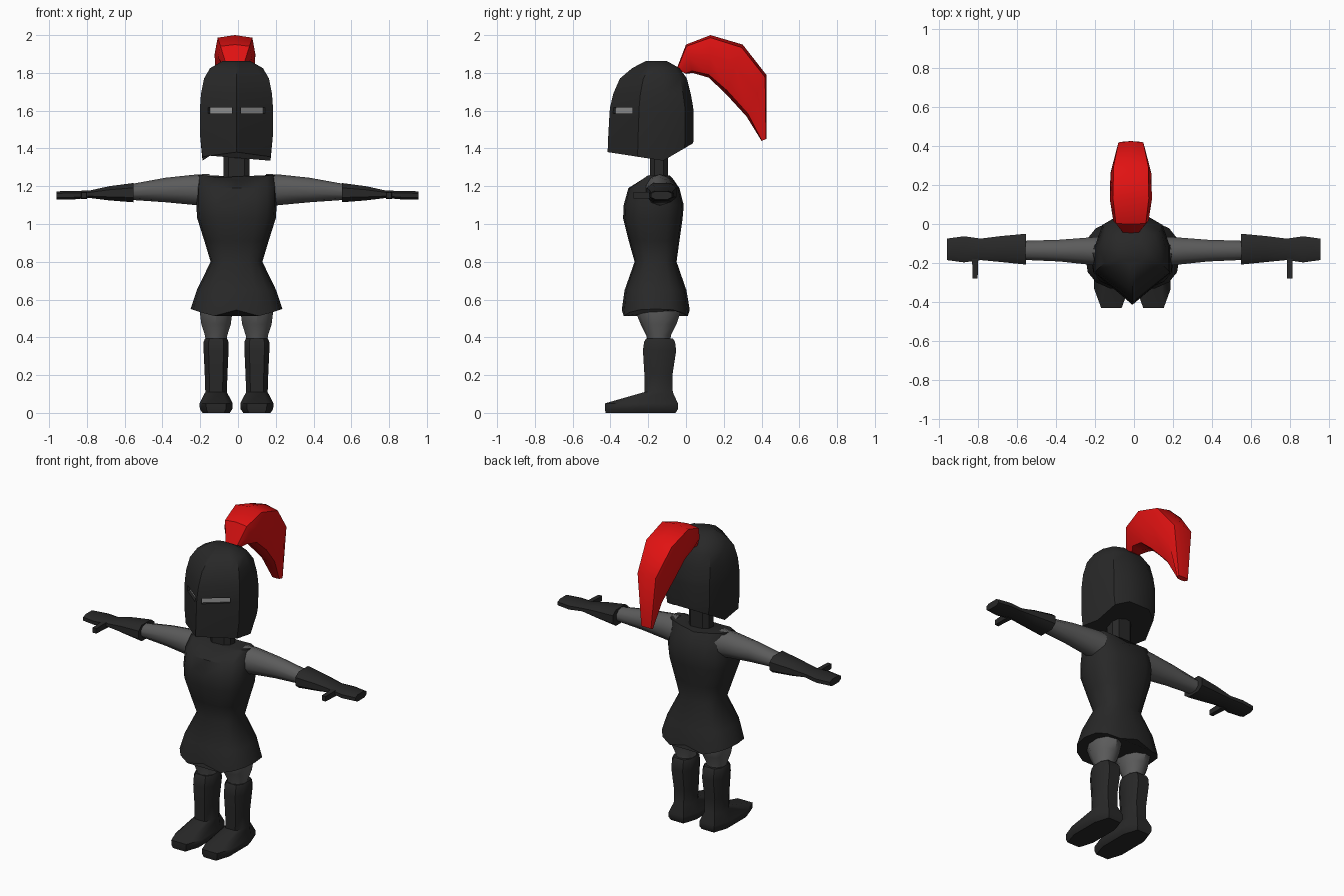
import bpy, bmesh, math
from mathutils import Vector

if "Cube" in bpy.data.objects:
    bpy.data.objects.remove(bpy.data.objects["Cube"])

CX = -0.008  # body centre line


def material(name, rgb):
    m = bpy.data.materials.new(name)
    m.diffuse_color = (*rgb, 1)
    m.use_nodes = True
    m.node_tree.nodes["Principled BSDF"].inputs["Base Color"].default_value = m.diffuse_color
    return m


DARK = material("dark_armour", (0.021, 0.021, 0.021))
GREY = material("grey_cloth", (0.105, 0.105, 0.105))
PALE = material("pale_slit", (0.3, 0.3, 0.3))
RED = material("red_plume", (0.75, 0.006, 0.006))

# Unit cross-sections
OCT = [(.6, -1), (1, -.5), (1, .5), (.6, 1), (-.6, 1), (-1, .5), (-1, -.5), (-.6, -1)]
ROUND = [(math.cos(math.tau * (i + .5) / 10), math.sin(math.tau * (i + .5) / 10)) for i in range(10)]


def loft(name, rings, mats, angle=40, edit=None):
    """Skin a list of vertex rings and close both ends."""
    bm = bmesh.new()
    rows = [[bm.verts.new(p) for p in r] for r in rings]
    n = len(rows[0])
    for a, b in zip(rows, rows[1:]):
        for i in range(n):
            bm.faces.new((a[i], a[(i + 1) % n], b[(i + 1) % n], b[i]))
    bm.faces.new(rows[0])
    bm.faces.new(rows[-1])
    bmesh.ops.recalc_face_normals(bm, faces=bm.faces)
    if edit:
        edit(bm)
    me = bpy.data.meshes.new(name)
    bm.to_mesh(me)
    bm.free()
    ob = bpy.data.objects.new(name, me)
    bpy.context.collection.objects.link(ob)
    for m in mats:
        me.materials.append(m)
    bpy.ops.object.select_all(action='DESELECT')
    ob.select_set(True)
    bpy.context.view_layer.objects.active = ob
    bpy.ops.object.shade_smooth_by_angle(angle=math.radians(angle))
    return ob


def level(z, cx, hx, y0, y1, shape, height=None):
    """Horizontal ring between y0 and y1; height may reshape z from (x, y)."""
    pts = []
    for u, v in shape:
        x, y = u * hx, (y0 + y1) / 2 + v * (y1 - y0) / 2
        pts.append(Vector((cx + x, y, height(x, y) if height else z)))
    return pts


def across(x, y0, y1, z0, z1, shape):
    """Ring in the y-z plane, for the arms."""
    return [Vector((x, (y0 + y1) / 2 + u * (y1 - y0) / 2, (z0 + z1) / 2 + v * (z1 - z0) / 2))
            for u, v in shape]


# Helmet: keeled front, tilted lower rim, recessed eye slits
half = [(.12, -.916), (.78, -.454), (1, -.3), (1, .3), (.8, .8), (.4, 1)]
KEEL = [(0, -1)] + half + [(-u, v) for u, v in reversed(half)]


def rim(x, y):
    return 1.335 - (y + .12) * .155 if y < -.12 else 1.335 + (y + .12) * .59


def cut_slits(bm):
    faces = []
    for f in bm.faces:
        c = f.calc_center_median()
        if abs(c.z - 1.6) < .01 and f.normal.y < -.5 and .05 < abs(c.x - CX) < .13:
            faces.append(f)
    for f in faces:
        f.material_index = 1
    bmesh.ops.inset_individual(bm, faces=faces, thickness=.001, depth=-.015)
    for f in bm.faces:
        if f not in faces:
            f.material_index = 0


helm = [level(0, CX, .18, -.415, .038, KEEL, rim)]
for z, hx, y0, y1 in [(1.46, .192, -.412, .04), (1.585, .193, -.405, .04), (1.618, .193, -.402, .038),
                      (1.69, .188, -.385, .025), (1.77, .172, -.35, .005),
                      (1.825, .14, -.285, -.035), (1.862, .075, -.215, -.1)]:
    helm.append(level(z, CX, hx, y0, y1, KEEL))
loft("helmet", helm, [DARK, PALE], 35, cut_slits)

# Plume: outer point, inner point, half width for each section
PLUME = [(-.05, 1.82, .0, 1.795, .045), (0, 1.95, .035, 1.8, .09), (.13, 2.0, .12, 1.775, .108),
         (.30, 1.95, .21, 1.69, .105), (.425, 1.79, .32, 1.57, .075), (.425, 1.45, .40, 1.44, .04)]
FAN = [(0, 0), (.85, .06), (1, .45), (.6, .93), (0, 1), (-.6, .93), (-1, .45), (-.85, .06)]
loft("plume", [[Vector((CX - .008 + u * w, a + (c - a) * t, b + (d - b) * t)) for u, t in FAN]
               for a, b, c, d, w in PLUME], [RED], 45)

# Neck
loft("neck", [level(z, CX, .07, -.19, -.095, OCT) for z in (1.2, 1.42)], [DARK])

# Tunic: flared skirt, narrow waist, broad chest
TUNIC = [(math.sin(math.tau * i / 16), -math.cos(math.tau * i / 16)) for i in range(16)]
TUNIC = [(math.copysign(abs(u) ** .75, u), math.copysign(abs(v) ** .75, v)) if abs(u) > .01 and abs(v) > .01
         else (round(u), round(v)) for u, v in TUNIC]


def hem(x, y):
    x = abs(x)
    return .545 - x * .4 if x < .08 else .513 + max(0, x - .13) * .33


def collar(x, y):
    return 1.23 + .03 * min(1, abs(x) / .18)


body = [level(0, CX, .243, -.34, .02, TUNIC, hem)]
for z, hx, y0, y1 in [(.65, .21, -.325, .002), (.8, .137, -.272, -.05), (.91, .17, -.303, -.035),
                      (1.03, .208, -.333, -.018), (1.1, .213, -.33, -.012), (1.19, .212, -.305, -.035)]:
    body.append(level(z, CX, hx, y0, y1, TUNIC))
body.append(level(0, CX, .205, -.22, -.07, TUNIC, collar))
loft("tunic", body, [DARK], 45)

for side, s in (("left", -1), ("right", 1)):
    ax = -.002

    # Sleeve
    loft(side + "_sleeve", [across(ax + s * x, y0, y1, z0, z1, ROUND) for x, y0, y1, z0, z1 in
         [(.15, -.22, -.06, 1.09, 1.265), (.22, -.213, -.065, 1.1, 1.262), (.38, -.195, -.078, 1.115, 1.245),
          (.6, -.185, -.085, 1.13, 1.205)]], [GREY])

    # Gauntlet with flat hand
    loft(side + "_gauntlet", [across(ax + s * x, y0, y1, z0, z1, OCT) for x, y0, y1, z0, z1 in
         [(.552, -.208, -.05, 1.115, 1.217), (.68, -.195, -.062, 1.125, 1.2), (.785, -.185, -.075, 1.138, 1.177),
          (.87, -.197, -.063, 1.13, 1.175), (.958, -.185, -.075, 1.13, 1.173)]], [DARK])

    # Thumb
    square = [(-1, -1), (1, -1), (1, 1), (-1, 1)]
    loft(side + "_thumb", [[Vector((CX + s * .807 + u * w, y, 1.152 + v * w * 1.2)) for u, v in square]
                           for y, w in ((-.16, .016), (-.28, .013))], [DARK])

    # Thigh
    lx = CX + s * .108
    loft(side + "_thigh", [level(z, lx, hx, y0, y1, ROUND) for z, hx, y0, y1 in
         [(.36, .055, -.2, -.085), (.41, .062, -.21, -.08), (.47, .082, -.24, -.05),
          (.53, .09, -.265, -.03), (.6, .09, -.265, -.04)]], [GREY])

    # Boot: long pointed foot and shin guard
    loft(side + "_boot", [level(z, lx, hx, y0, y1, OCT) for z, hx, y0, y1 in
         [(0, .072, -.425, -.055), (.02, .086, -.43, -.043), (.05, .088, -.43, -.043),
          (.11, .057, -.22, -.07), (.2, .06, -.22, -.072), (.33, .066, -.228, -.052),
          (.375, .066, -.222, -.058), (.395, .058, -.21, -.07)]], [DARK])
